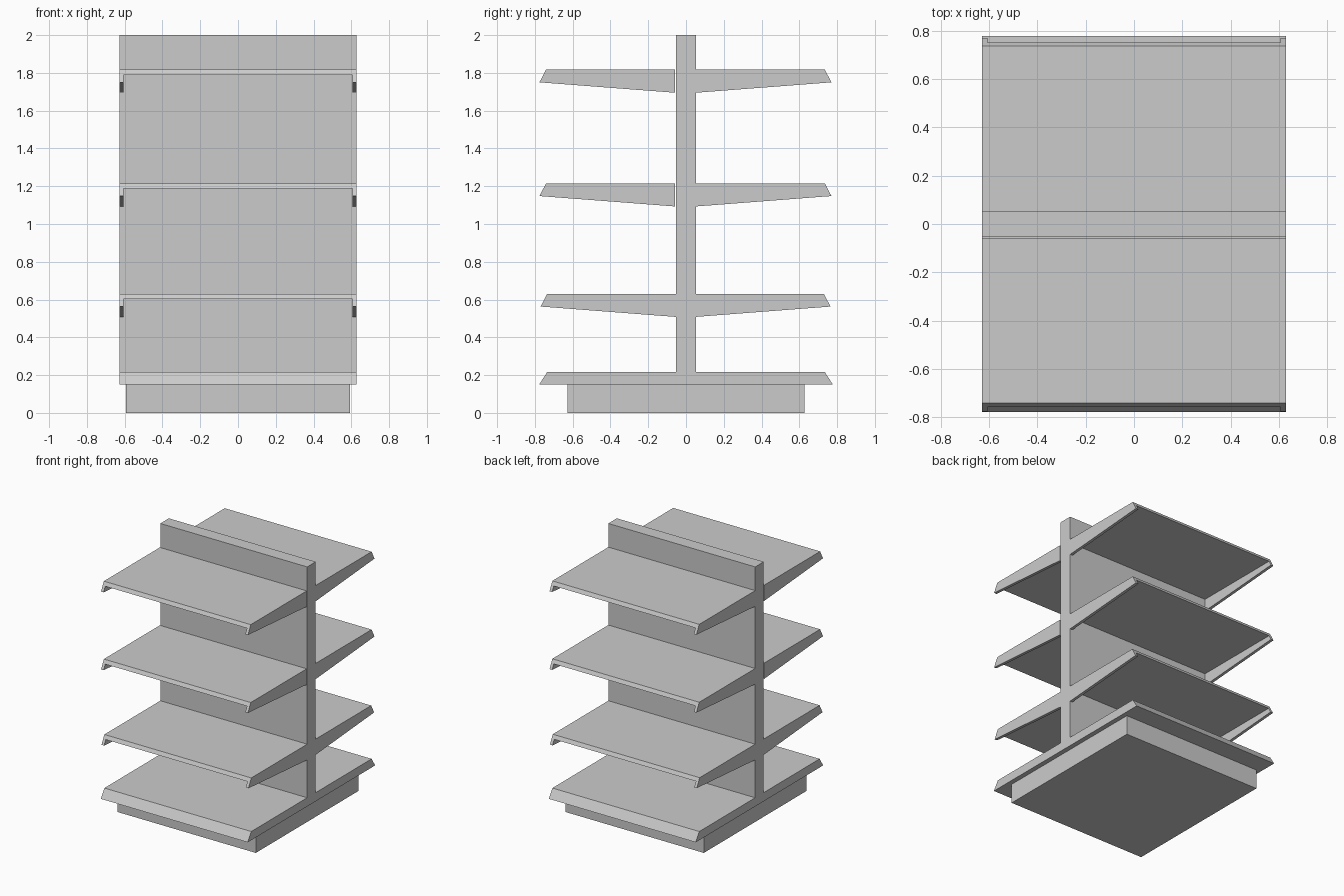
import bpy, bmesh

if "Cube" in bpy.data.objects:
    bpy.data.objects.remove(bpy.data.objects["Cube"])

W = 0.628       # half width of the unit
IN = 0.606      # half width between shelf brackets


def loft(name, ring_a, ring_b):
    """Solid between two matching closed outlines."""
    bm = bmesh.new()
    a = [bm.verts.new(p) for p in ring_a]
    b = [bm.verts.new(p) for p in ring_b]
    n = len(a)
    bm.faces.new(a)
    bm.faces.new(b[::-1])
    for i in range(n):
        j = (i + 1) % n
        bm.faces.new((a[j], a[i], b[i], b[j]))
    bmesh.ops.recalc_face_normals(bm, faces=bm.faces[:])
    mesh = bpy.data.meshes.new(name)
    bm.to_mesh(mesh)
    bm.free()
    obj = bpy.data.objects.new(name, mesh)
    bpy.context.collection.objects.link(obj)
    return obj


def slab(name, hx, y_low, y_top, z0, z1):
    """Block whose front and back may slope."""
    def ring(y, z):
        return [(-hx, -y, z), (hx, -y, z), (hx, y, z), (-hx, y, z)]
    return loft(name, ring(y_low, z0), ring(y_top, z1))


def shelf(name, side, y_in, z_top):
    """Thin deck with a tapered bracket under each end, open at the front."""
    def ring(drop, front):
        pts = [(-W, 0), (W, 0), (W, drop), (IN, drop),
               (IN, 0.028), (-IN, 0.028), (-IN, drop), (-W, drop)]
        out = []
        for x, d in pts:
            y = y_in + (0.683 + 0.035 * d / 0.067 if front else 0)
            out.append((x, side * y, z_top - d))
        return out
    return loft(name, ring(0.122, False), ring(0.067, True))


# base
slab("plinth", 0.592, 0.628, 0.628, 0, 0.149)
slab("base_deck", W, 0.778, 0.735, 0.149, 0.216)

# upright back panel
slab("centre_panel", W, 0.052, 0.052, 0.216, 2.0)

# shelves on both sides: height, inner edge at front, inner edge at back
levels = [(0.63, 0.052, 0.047), (1.215, 0.058, 0.052), (1.817, 0.058, 0.052)]
for i, (z, y_front, y_back) in enumerate(levels, 1):
    shelf(f"front_shelf_{i}", -1, y_front, z)
    shelf(f"back_shelf_{i}", 1, y_back, z)
